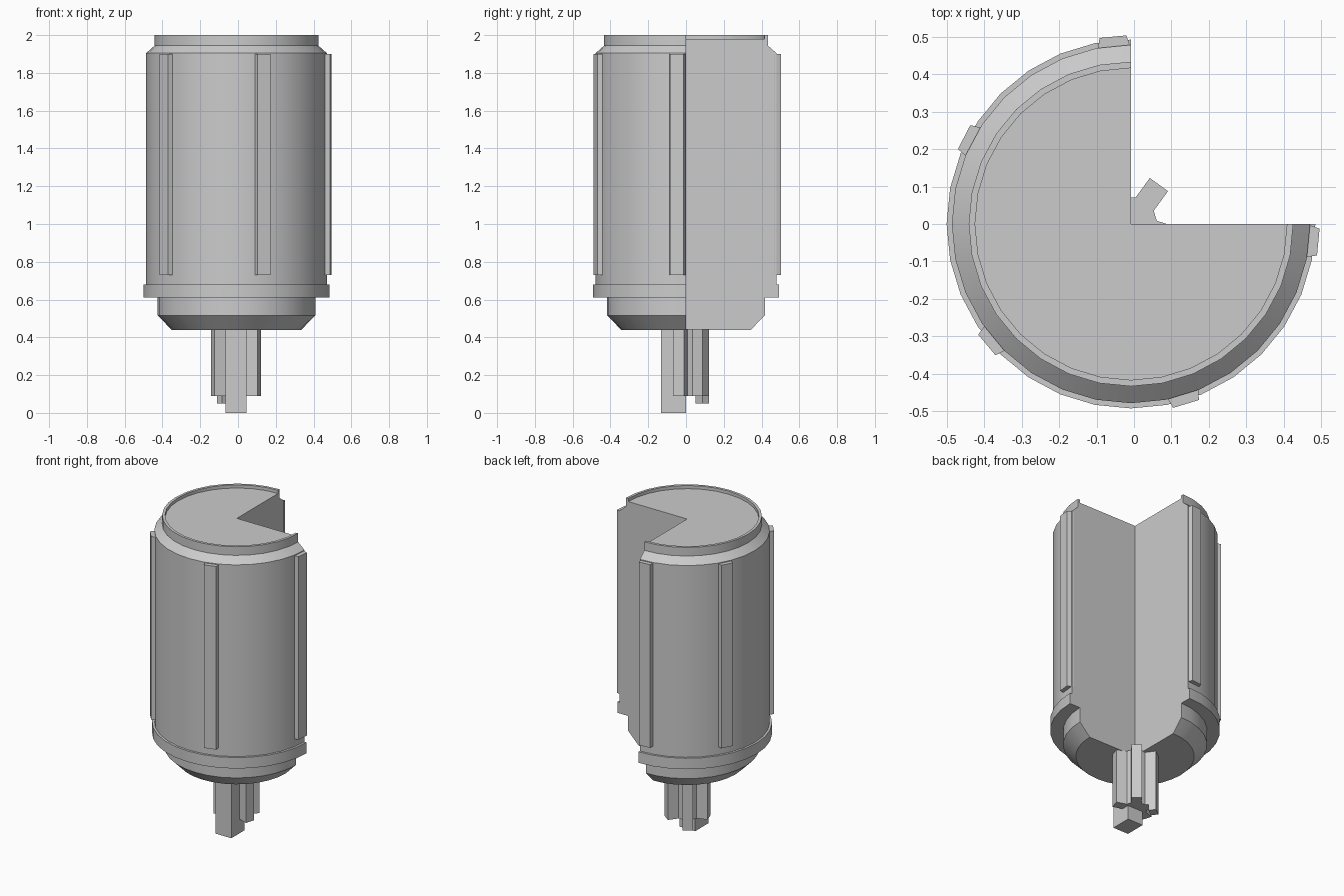
import bpy, bmesh
from math import sin, cos, radians, pi

if "Cube" in bpy.data.objects:
    bpy.data.objects.remove(bpy.data.objects["Cube"])

CX = -0.008  # axis of the canister


def finish(name, bm, smooth=False):
    bmesh.ops.recalc_face_normals(bm, faces=bm.faces)
    me = bpy.data.meshes.new(name)
    bm.to_mesh(me)
    bm.free()
    ob = bpy.data.objects.new(name, me)
    bpy.context.collection.objects.link(ob)
    if smooth:
        bpy.context.view_layer.objects.active = ob
        ob.select_set(True)
        bpy.ops.object.shade_smooth_by_angle(angle=radians(30))
        ob.select_set(False)
    return ob


def prism(name, pts, z0, z1):
    bm = bmesh.new()
    lo = [bm.verts.new((x, y, z0)) for x, y in pts]
    hi = [bm.verts.new((x, y, z1)) for x, y in pts]
    bm.faces.new(lo)
    bm.faces.new(hi)
    n = len(pts)
    for i in range(n):
        j = (i + 1) % n
        bm.faces.new((lo[i], lo[j], hi[j], hi[i]))
    return finish(name, bm)


def polar(angle, r, side, cx=CX):
    """Point at radius r along angle, shifted sideways."""
    a = radians(angle)
    return (cx + r * cos(a) - side * sin(a), r * sin(a) + side * cos(a))


# Canister: three-quarter turned profile, open quadrant at +x +y
profile = [(0.343, 0.44), (0.417, 0.515), (0.417, 0.61), (0.492, 0.61),
           (0.492, 0.68), (0.478, 0.68), (0.478, 1.905), (0.433, 1.945),
           (0.433, 2.0), (0.416, 2.0), (0.416, 1.98)]
bm = bmesh.new()
bottom = bm.verts.new((CX, 0, 0.44))
top = bm.verts.new((CX, 0, 1.98))
rings = []
for i in range(25):
    a = pi / 2 + 1.5 * pi * i / 24
    rings.append([bm.verts.new((CX + r * cos(a), r * sin(a), z)) for r, z in profile])
for a, b in zip(rings, rings[1:]):
    for k in range(len(profile) - 1):
        bm.faces.new((a[k], b[k], b[k + 1], a[k + 1]))
bm.faces.new([bottom] + [r[0] for r in rings])
bm.faces.new([top] + [r[-1] for r in rings])
for ring in (rings[0], rings[-1]):
    bm.faces.new([bottom] + ring + [top])
finish("canister", bm, True)

# Raised vertical ribs
for n, ang in enumerate((95.5, 152.5, 220, 287, 354.5)):
    pts = [polar(ang, 0.465, -0.045), polar(ang, 0.502, -0.036),
           polar(ang, 0.502, 0.036), polar(ang, 0.465, 0.045)]
    prism(f"rib_{n + 1}", pts, 0.73, 1.9)

# Splined shaft with five teeth
pts = []
for k in range(5):
    ang = 270 + 72 * k
    pts += [polar(ang, 0.065, -0.03, -0.01), polar(ang, 0.13, -0.03, -0.01),
            polar(ang, 0.13, 0.03, -0.01), polar(ang, 0.065, 0.03, -0.01)]
prism("splined_shaft", pts, 0.09, 0.445)

# Longer tooth at the back and the long drive key at the front
pts = [polar(126, r, s, -0.01) for r, s in
       ((0.085, -0.03), (0.13, -0.03), (0.13, 0.03), (0.085, 0.03))]
prism("long_tooth", pts, 0.05, 0.2)
prism("drive_key", [(-0.065, -0.132), (0.045, -0.132), (0.045, 0), (-0.065, 0)], 0, 0.445)
